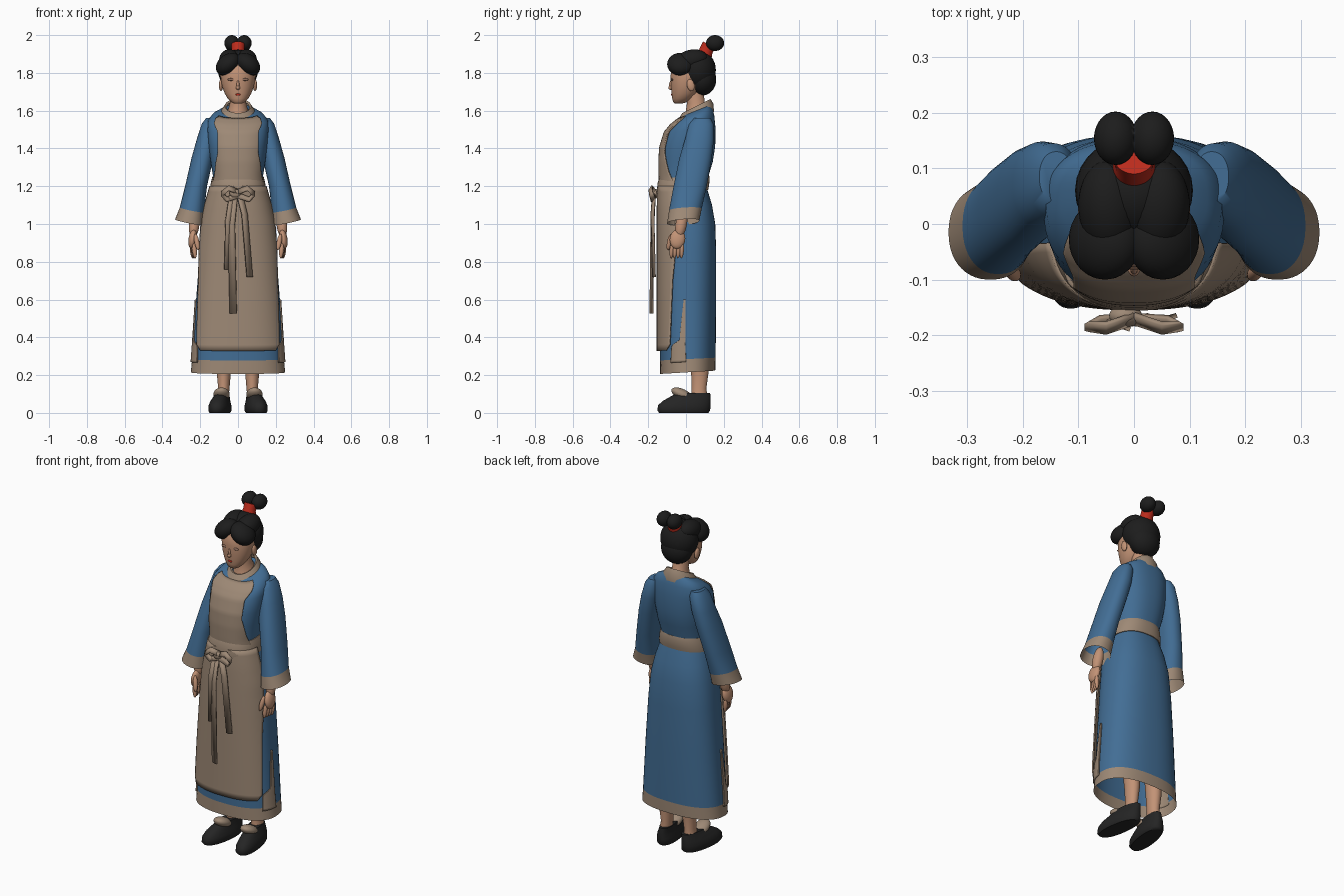
import bpy, bmesh
from math import sin, cos, pi, radians
from mathutils import Matrix, Vector

cube = bpy.data.objects.get("Cube")
if cube:
    bpy.data.objects.remove(cube, do_unlink=True)


def material(name, red, green, blue):
    mat = bpy.data.materials.new(name)
    mat.use_nodes = True
    mat.diffuse_color = (red, green, blue, 1)
    bsdf = next(n for n in mat.node_tree.nodes if n.type == 'BSDF_PRINCIPLED')
    bsdf.inputs["Base Color"].default_value = (red, green, blue, 1)
    return mat


BLUE = material("blue cloth", red=.055, green=.155, blue=.3)
TAN = material("tan linen", red=.34, green=.25, blue=.18)
SKIN = material("skin", red=.54, green=.29, blue=.18)
HAIR = material("black hair", red=.012, green=.012, blue=.012)
SHOE = material("dark shoe", red=.018, green=.018, blue=.018)
RED = material("red", red=.5, green=.025, blue=.012)
SHADE = material("eye brown", red=.3, green=.17, blue=.12)


def finish(name, bm, materials, mirror=False, thickness=0):
    bmesh.ops.recalc_face_normals(bm, faces=bm.faces)
    mesh = bpy.data.meshes.new(name)
    bm.to_mesh(mesh)
    bm.free()
    for mat in materials:
        mesh.materials.append(mat)
    mesh.shade_smooth()
    mesh.set_sharp_from_angle(angle=radians(50))
    part = bpy.data.objects.new(name, mesh)
    bpy.context.collection.objects.link(part)
    if thickness:
        solid = part.modifiers.new("thickness", 'SOLIDIFY')
        solid.thickness, solid.offset = thickness, 0
    if mirror:
        part.modifiers.new("mirror", 'MIRROR')


def section(height, half, front, back, slope=0, center=0, lean=0):
    """Rounded outline; slope tilts it front to back and lean tilts it sideways."""
    return height, half, front, back, slope, center, lean


def span(height, end, start=None):
    """Angles, from the front, that a cloth sheet covers at a height."""
    return height, -end if start is None else start, end


def between(rows, height):
    for low, high in zip(rows, rows[1:]):
        if height <= high[0]:
            part = (height - low[0]) / (high[0] - low[0])
            return tuple(a + (b - a) * part for a, b in zip(low, high))
    return rows[-1]


def point(outline, angle, power=2.4, out=0):
    height, half, front, back, slope, center, lean = outline

    def rounded(value):
        return abs(value) ** (2 / power) * (1 if value > 0 else -1)

    dx = (half + out) * rounded(sin(angle))
    dy = -((back - front) / 2 + out) * rounded(cos(angle))
    return Vector((center + dx, (front + back) / 2 + dy, height + slope * dy + lean * dx))


def loft(name, outlines, materials, mirror=False, bottom=True, top=True, power=2.4, toe_out=0, sides=48):
    """Skin through outlines; a second material colours the lowest band."""
    bm = bmesh.new()
    loops = [[bm.verts.new(point(o, 2 * pi * (i + .5) / sides, power)) for i in range(sides)]
             for o in outlines]
    for level, (low, high) in enumerate(zip(loops, loops[1:])):
        for i in range(sides):
            face = bm.faces.new((low[i - 1], low[i], high[i], high[i - 1]))
            face.material_index = int(level == 0 and len(materials) > 1)
    if bottom:
        bm.faces.new(loops[0])
    if top:
        bm.faces.new(loops[-1])
    for vert in bm.verts:
        vert.co.x -= toe_out * vert.co.y
    finish(name, bm, materials, mirror)


def sheet(name, body, spans, out, mirror=False, steps=28):
    """Tan cloth lying over a lofted body."""
    bm = bmesh.new()
    lowest, highest = spans[0][0], spans[-1][0]
    rows = []
    for level in range(steps + 1):
        height = lowest + (highest - lowest) * level / steps
        start, end = between(spans, height)[1:]
        outline = between(body, height)
        rows.append([bm.verts.new(point(outline, radians(start + (end - start) * i / steps), out=out))
                     for i in range(steps + 1)])
    for low, high in zip(rows, rows[1:]):
        for i in range(steps):
            bm.faces.new((low[i], low[i + 1], high[i + 1], high[i]))
    finish(name, bm, [TAN], mirror, thickness=.008)


def blob(name, mat, center, size, pitch=0, roll=0, mirror=False):
    bm = bmesh.new()
    matrix = (Matrix.Translation(center) @ Matrix.Rotation(radians(roll), 4, 'Y')
              @ Matrix.Rotation(radians(pitch), 4, 'X') @ Matrix.Diagonal((*size, 1)))
    bmesh.ops.create_uvsphere(bm, u_segments=28, v_segments=18, radius=1, matrix=matrix)
    finish(name, bm, [mat], mirror)


def ribbon(name, path, side):
    bm = bmesh.new()
    rows = [[bm.verts.new(Vector(p) + sign * Vector(side)) for sign in (-1, 1)] for p in path]
    for low, high in zip(rows, rows[1:]):
        bm.faces.new((low[0], low[1], high[1], high[0]))
    finish(name, bm, [TAN], thickness=.009)


# robe: skirt, torso and sleeves
skirt = [section(height=.215, half=.25, front=-.137, back=.155, slope=.06),
         section(height=.285, half=.243, front=-.138, back=.157, slope=.05),
         section(height=.6, half=.222, front=-.138, back=.16),
         section(height=.85, half=.203, front=-.138, back=.16),
         section(height=1, half=.187, front=-.138, back=.155),
         section(height=1.1, half=.165, front=-.138, back=.138),
         section(height=1.2, half=.135, front=-.135, back=.108)]
loft("skirt", skirt, [BLUE, TAN], bottom=False)
torso = [section(height=1.16, half=.135, front=-.13, back=.105),
         section(height=1.25, half=.132, front=-.135, back=.118),
         section(height=1.33, half=.145, front=-.137, back=.142),
         section(height=1.41, half=.155, front=-.132, back=.155, slope=.02),
         section(height=1.5, half=.162, front=-.108, back=.156, slope=.1),
         section(height=1.55, half=.158, front=-.075, back=.15, slope=.2),
         section(height=1.58, half=.132, front=-.045, back=.142, slope=.3),
         section(height=1.6, half=.09, front=-.02, back=.13, slope=.4)]
loft("torso", torso, [BLUE])
sleeve = [section(height=1.01, half=.075, front=-.1, back=.07, slope=.08, center=.258, lean=.2),
          section(height=1.075, half=.064, front=-.09, back=.083, slope=.06, center=.244, lean=.2),
          section(height=1.2, half=.058, front=-.066, back=.11, center=.222),
          section(height=1.35, half=.058, front=-.035, back=.137, center=.188),
          section(height=1.45, half=.054, front=-.005, back=.148, center=.164),
          section(height=1.53, half=.046, front=.015, back=.145, center=.146),
          section(height=1.56, half=.03, front=.04, back=.13, center=.14)]
loft("sleeve", sleeve, [BLUE, TAN], mirror=True, bottom=False, power=2.2)
sheet("slit_trim", skirt, [span(height=.27, start=58, end=88), span(height=.36, start=60, end=87),
                           span(height=.385, start=77, end=87), span(height=.6, start=84, end=87)],
      out=.003, mirror=True)

# apron, bib, collar and waistband
sheet("apron", skirt, [span(height=.335, end=48), span(height=.365, end=58), span(height=.7, end=64),
                       span(height=1, end=76), span(height=1.2, end=84)], out=.013)
sheet("bib", torso, [span(height=1.2, end=75), span(height=1.28, end=54), span(height=1.38, end=38),
                     span(height=1.5, end=36), span(height=1.59, end=56)], out=.006)
collar = [section(height=1.54, half=.115, front=-.088, back=.148, slope=.45),
          section(height=1.585, half=.095, front=-.055, back=.146, slope=.5),
          section(height=1.625, half=.07, front=-.02, back=.13, slope=.5),
          section(height=1.618, half=.06, front=-.01, back=.12, slope=.5)]
loft("collar", collar, [TAN], bottom=False, top=False, power=2)
waistband = [section(height=1.165, half=.15, front=-.153, back=.118, slope=.12),
             section(height=1.185, half=.15, front=-.156, back=.122, slope=.12),
             section(height=1.23, half=.141, front=-.15, back=.126, slope=.08),
             section(height=1.25, half=.136, front=-.143, back=.122, slope=.08)]
loft("waistband", waistband, [TAN])

# bow with hanging ties
blob("bow_knot", TAN, center=(-.015, -.165, 1.16), size=(.03, .02, .026), roll=20)
for name, sign in (("bow_loop_left", 1), ("bow_loop_right", -1)):
    ribbon(name, [(0, -.17, 1.17), (sign * .05, -.187, 1.19), (sign * .085, -.185, 1.16),
                  (sign * .06, -.175, 1.13), (0, -.172, 1.15)], side=(0, .008, .013))
ribbon("long_tie", [(-.02, -.17, 1.15), (-.035, -.178, 1), (-.025, -.183, .525)], side=(.018, -.006, 0))
ribbon("left_tie", [(.01, -.17, 1.15), (.035, -.178, 1.05), (.062, -.17, .72)], side=(.015, .006, 0))
ribbon("right_tie", [(-.03, -.17, 1.15), (-.05, -.178, 1.02), (-.056, -.172, .76)], side=(.016, .006, 0))

# neck, head and face
neck = [section(height=1.56, half=.07, front=-.025, back=.125, slope=.5),
        section(height=1.595, half=.055, front=-.005, back=.115, slope=.4),
        section(height=1.64, half=.043, front=.005, back=.1),
        section(height=1.72, half=.042, front=-.01, back=.09)]
loft("neck", neck, [SKIN], power=2)
head = [section(height=1.638, half=.022, front=-.06, back=-.02),
        section(height=1.645, half=.036, front=-.068, back=.005),
        section(height=1.665, half=.055, front=-.073, back=.035),
        section(height=1.69, half=.07, front=-.076, back=.06),
        section(height=1.73, half=.085, front=-.08, back=.085),
        section(height=1.78, half=.092, front=-.082, back=.1),
        section(height=1.83, half=.09, front=-.077, back=.11),
        section(height=1.87, half=.07, front=-.05, back=.1)]
loft("head", head, [SKIN], power=2.1)
blob("nose_tip", SKIN, center=(0, -.081, 1.722), size=(.011, .013, .012))
blob("nose_bridge", SKIN, center=(0, -.079, 1.74), size=(.007, .01, .026), pitch=-12)
blob("lips", RED, center=(0, -.074, 1.685), size=(.014, .006, .006))
blob("eye", SHADE, center=(.036, -.074, 1.765), size=(.02, .006, .007), mirror=True)
blob("ear", SKIN, center=(.09, .025, 1.735), size=(.011, .02, .032), pitch=12, mirror=True)

# hair with paired front lobes, tie and split bun
blob("hair_crown", HAIR, center=(0, .06, 1.815), size=(.106, .098, .108))
blob("hair_nape", HAIR, center=(0, .085, 1.765), size=(.09, .075, .085))
blob("hair_front", HAIR, center=(.052, -.028, 1.846), size=(.072, .072, .052), roll=38, mirror=True)
blob("hair_top", HAIR, center=(.045, .03, 1.868), size=(.055, .085, .055), pitch=12, roll=15, mirror=True)
hair_tie = [section(height=1.895, half=.04, front=.065, back=.135, slope=-.5),
            section(height=1.92, half=.034, front=.075, back=.14, slope=-.5),
            section(height=1.95, half=.037, front=.09, back=.155, slope=-.5)]
loft("hair_tie", hair_tie, [RED], power=2)
blob("hair_bun", HAIR, center=(.033, .154, 1.958), size=(.039, .048, .042), mirror=True)

# hands
blob("wrist", SKIN, center=(.232, -.025, 1), size=(.028, .03, .075), pitch=-10, roll=-5, mirror=True)
blob("palm", SKIN, center=(.24, -.045, .92), size=(.022, .041, .052), pitch=-8, roll=-8, mirror=True)
blob("thumb", SKIN, center=(.218, -.087, .905), size=(.013, .013, .045), pitch=-12, roll=10, mirror=True)
for i, finger in enumerate(("little", "ring", "middle", "index")):
    blob(finger + "_finger", SKIN, center=(.242 - .004 * i, -.022 - .018 * i, .86),
         size=(.012, .011, .042), pitch=-4, roll=5, mirror=True)

# legs, socks and shoes
leg = [section(height=.07, half=.033, front=.025, back=.115, center=.083),
       section(height=.13, half=.03, front=.03, back=.108, center=.075),
       section(height=.22, half=.038, front=.027, back=.12, center=.075),
       section(height=.4, half=.047, front=.01, back=.125, center=.078)]
loft("leg", leg, [SKIN], mirror=True, power=2)
blob("sock", TAN, center=(.087, -.02, .098), size=(.043, .062, .028), pitch=-25, mirror=True)
shoe = [section(height=0, half=.05, front=-.142, back=.118, center=.095),
        section(height=.012, half=.058, front=-.152, back=.128, center=.094),
        section(height=.04, half=.056, front=-.148, back=.13, center=.094),
        section(height=.062, half=.049, front=-.125, back=.131, center=.094),
        section(height=.085, half=.04, front=-.085, back=.13, center=.09),
        section(height=.105, half=.035, front=-.045, back=.128, center=.087)]
loft("shoe", shoe, [SHOE], mirror=True, power=2.3, toe_out=.13)
